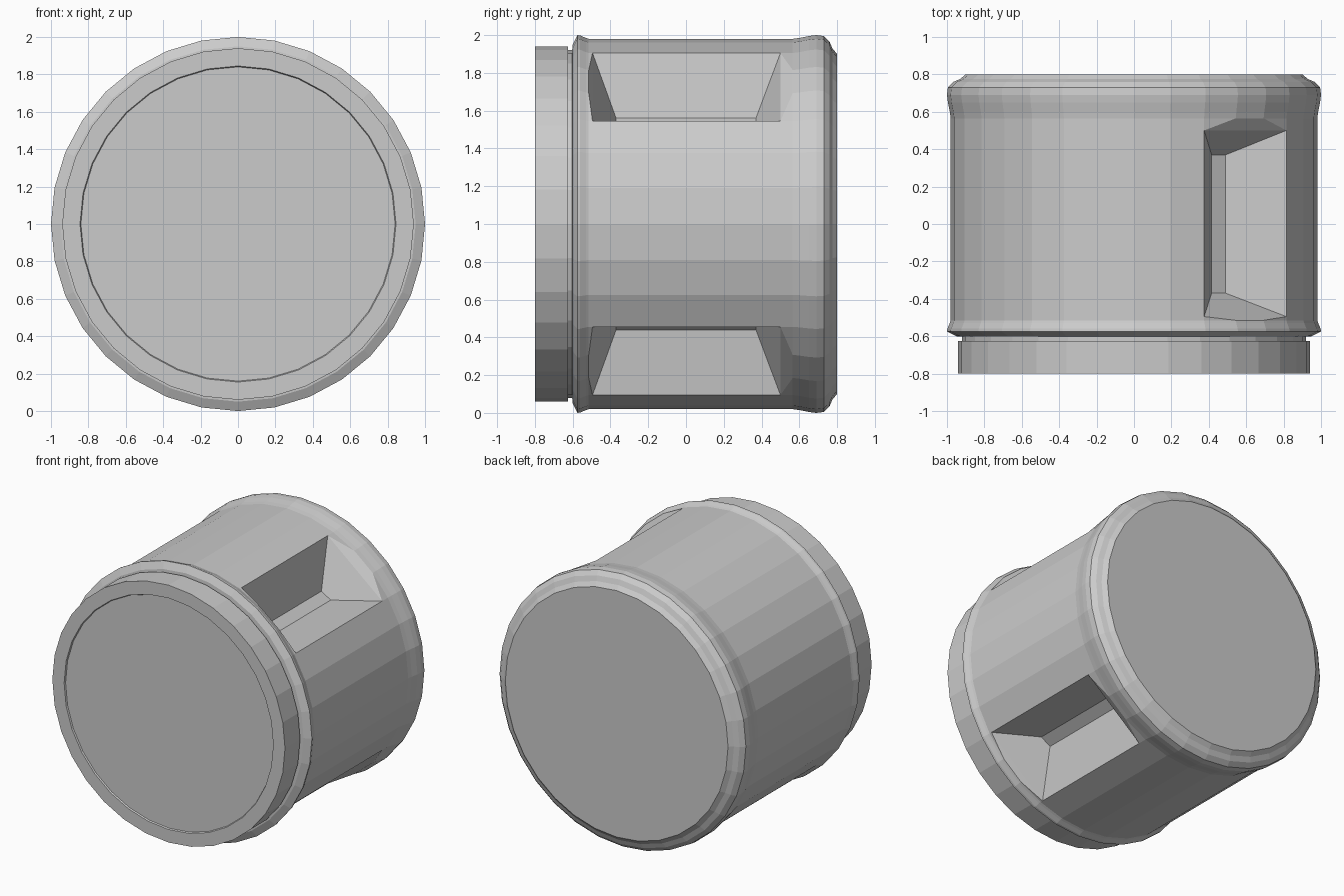
import bpy, bmesh, math

if "Cube" in bpy.data.objects:
    bpy.data.objects.remove(bpy.data.objects["Cube"])

N = 32  # sides around the barrel

def pt(y, r, k):
    a = 2 * math.pi * k / N
    return (r * math.sin(a), y, 1 + r * math.cos(a))

def finish(bm, name):
    bmesh.ops.recalc_face_normals(bm, faces=bm.faces)
    me = bpy.data.meshes.new(name)
    bm.to_mesh(me)
    bm.free()
    ob = bpy.data.objects.new(name, me)
    bpy.context.collection.objects.link(ob)
    return ob

def lathe(bm, profile, skip=()):
    """Capped lathe along y; skip holds (band, sector) pairs left open."""
    rings = [[bm.verts.new(pt(y, r, k)) for k in range(N)] for y, r in profile]
    for i in range(len(rings) - 1):
        for k in range(N):
            if (i, k) not in skip:
                j = (k + 1) % N
                bm.faces.new((rings[i][k], rings[i][j], rings[i + 1][j], rings[i + 1][k]))
    bm.faces.new(rings[0])
    bm.faces.new(rings[-1])
    return rings

# Front lid with a shallow recessed disc
bm = bmesh.new()
lathe(bm, [(-0.79, 0.84), (-0.80, 0.845), (-0.80, 0.94), (-0.625, 0.94),
           (-0.625, 0.92), (-0.60, 0.92)])
finish(bm, "front_lid")

# Barrel with front lip, straight wall and rounded back ring
profile = [(-0.605, 0.89), (-0.60, 0.95), (-0.575, 1.0), (-0.56, 0.998), (-0.53, 0.985),
           (-0.515, 0.98), (0.565, 0.98), (0.60, 0.985), (0.65, 0.995), (0.69, 1.0),
           (0.73, 0.995), (0.76, 0.965), (0.775, 0.93), (0.80, 0.90)]
BAND = 5
notches = [([2, 3, 4, 5], 1), ([14, 13, 12, 11], -1)]
skip = {(BAND, k) for ks, _ in notches for k in range(min(ks), max(ks))}
bm = bmesh.new()
rings = lathe(bm, profile, skip)

# Two tapered pockets sunk into the right side, mirrored top to bottom
for ks, s in notches:
    lower = {}
    for end, ring in ((-1, rings[BAND]), (1, rings[BAND + 1])):
        arc = [ring[k] for k in ks]
        ledge_y = -0.495 if end < 0 else 0.50
        a, b = (bm.verts.new((v.co.x, ledge_y, v.co.z)) for v in (arc[0], arc[-1]))
        i = bm.verts.new((0.415, 0.37 * end, 1 + 0.56 * s))
        j = bm.verts.new((0.49, 0.37 * end, 1 + 0.515 * s))
        bm.faces.new((a, b, j, i))
        # shallow ledge between the surface arc and the sloping end wall
        bm.faces.new((arc[0], arc[1], a))
        bm.faces.new((arc[1], arc[2], b, a))
        bm.faces.new((arc[2], arc[3], b))
        lower[end] = (arc[0], a, i, j, b, arc[3])
    p, q = lower[-1], lower[1]
    bm.faces.new((p[1], p[2], q[2], q[1]))  # steep wall
    bm.faces.new((p[2], p[3], q[3], q[2]))  # narrow floor
    bm.faces.new((p[3], p[4], q[4], q[3]))  # shelf wall
    # body edge strips, joined so the rim stays closed
    k0, k3 = (p[0], p[1], q[1], q[0]), (p[5], p[4], q[4], q[5])
    for rim in (k0, k3):
        nb = bm.edges.get((rim[0], rim[3]))
        for f in list(nb.link_faces):
            far = [v for v in f.verts if v not in (rim[0], rim[3])]
            far.sort(key=lambda v: v.co.y)
            bm.faces.remove(f)
            bm.faces.new((rim[0], rim[1], rim[2], rim[3], far[1], far[0]))
        bm.edges.remove(nb)
finish(bm, "barrel")
